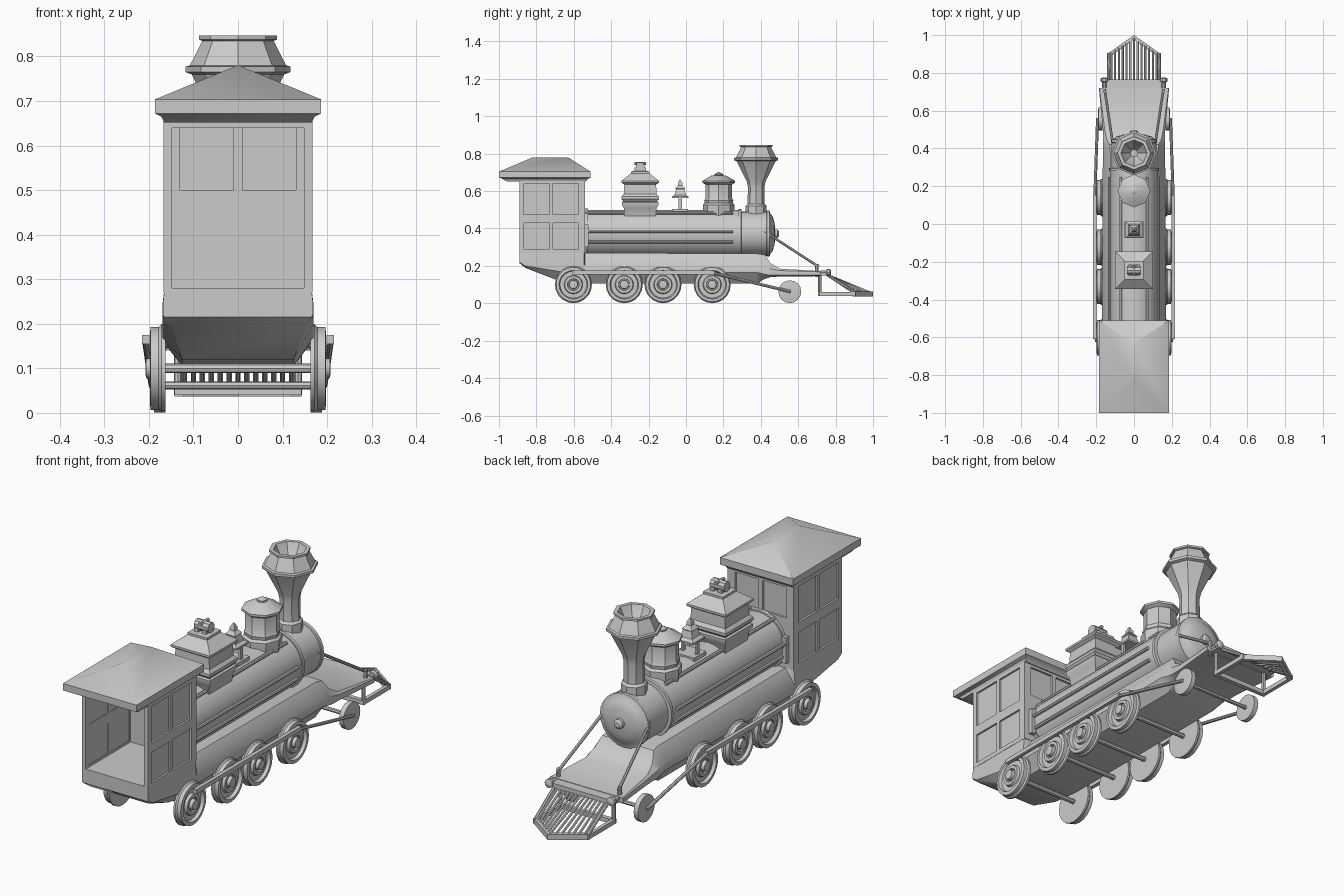
import bpy, bmesh, math
from mathutils import Vector


def make(name, verts, faces):
    me = bpy.data.meshes.new(name)
    bm = bmesh.new()
    vs = [bm.verts.new(v) for v in verts]
    for f in faces:
        bm.faces.new([vs[i] for i in f])
    bmesh.ops.recalc_face_normals(bm, faces=bm.faces)
    bm.to_mesh(me)
    bm.free()
    ob = bpy.data.objects.new(name, me)
    bpy.context.collection.objects.link(ob)
    return ob


def loft(name, rings):
    """Skin closed rings of equal length and cap both ends."""
    n = len(rings[0])
    faces = [tuple(range(n)), tuple(range((len(rings) - 1) * n, len(rings) * n))]
    for k in range(len(rings) - 1):
        for i in range(n):
            j = (i + 1) % n
            faces.append((k * n + i, k * n + j, (k + 1) * n + j, (k + 1) * n + i))
    return make(name, [v for r in rings for v in r], faces)


def turned(name, profile, n, base, axis):
    """Turn a (radius, distance) profile round an axis; 4 sides gives a square."""
    q = Vector((0, 0, 1)).rotation_difference(Vector(axis))
    off, k = (math.pi / 4, math.sqrt(2)) if n == 4 else (0, 1)
    rings = []
    for r, h in profile:
        ring = []
        for i in range(n):
            a = off + 2 * math.pi * i / n
            ring.append(Vector(base) + q @ Vector((r * k * math.cos(a), r * k * math.sin(a), h)))
        rings.append(ring)
    return loft(name, rings)


def rod(name, p, q, r, n=8):
    d = Vector(q) - Vector(p)
    return turned(name, [(r, 0), (r, d.length)], n, p, d.normalized())


def box(name, x0, x1, y0, y1, z0, z1):
    return loft(name, [[(x0, y0, z), (x1, y0, z), (x1, y1, z), (x0, y1, z)] for z in (z0, z1)])


# Hull under cab and boiler, flaring to the front deck
# station: y, top half width, top z, edge half width, edge z, skirt z, keel half width, keel z
stations = [
    (-.89, .165, .28, .168, .25, .22, .165, .215),
    (-.86, .165, .28, .17, .24, .20, .15, .19),
    (-.68, .165, .28, .17, .21, .17, .125, .12),
    (-.545, .165, .28, .17, .205, .165, .125, .105),
    (-.54, .125, .27, .17, .205, .165, .125, .105),
    (.38, .125, .265, .165, .205, .165, .125, .105),
    (.42, .13, .26, .165, .20, .155, .125, .13),
    (.45, .145, .215, .165, .185, .15, .125, .14),
    (.50, .155, .185, .165, .175, .15, .13, .143),
    (.72, .183, .172, .186, .168, .15, .17, .145),
]
rings = []
for y, wt, zt, we, ze, zs, wk, zk in stations:
    half = [(wt, zt), (we, ze), (we, zs), (wk, zk)]
    rings.append([(x, y, z) for x, z in half] + [(-x, y, z) for x, z in reversed(half)])
loft("hull", rings)

# Cab: recessed panes framed by posts and rails, open at the back
for s in (-1, 1):
    def side_bar(name, y0, y1, z0, z1, a=.148, b=.167):
        box(name, s * a, s * b, y0, y1, z0, z1)
    side_bar("cab_side_pane", -.885, -.545, .27, .66, .150, .158)
    for y0, y1 in ((-.89, -.865), (-.73, -.71), (-.575, -.54)):
        side_bar("cab_side_post", y0, y1, .27, .66)
    for z0, z1 in ((.27, .29), (.43, .475), (.64, .66)):
        side_bar("cab_side_rail", -.89, -.54, z0, z1)
    box("cab_front_post", s * .13, s * .16, -.565, -.54, .27, .66)
box("cab_front_pane", -.155, .155, -.558, -.55, .27, .66)
box("cab_front_middle_post", -.01, .01, -.565, -.54, .5, .65)
box("cab_front_top_rail", -.155, .155, -.565, -.54, .64, .66)
box("cab_front_lower_wall", -.155, .155, -.565, -.54, .27, .5)
box("cab_back_lintel", -.155, .155, -.89, -.872, .64, .66)


# Hipped roof with a thick eave
def rect(w, y0, y1, z):
    return [(-w, y0, z), (w, y0, z), (w, y1, z), (-w, y1, z)]


loft("cab_roof", [rect(.166, -.96, -.535, .652), rect(.172, -.98, -.525, .665),
                  rect(.186, -1, -.51, .672), rect(.186, -1, -.51, .704),
                  rect(.001, -.82, -.63, .78)])

# Boiler, smokebox and rounded door
Y = (0, 1, 0)
turned("boiler", [(.127, -.545), (.127, .28), (.133, .28), (.133, .295), (.12, .297)],
       24, (0, 0, .372), Y)
turned("smokebox", [(.119, .28), (.119, .43), (.123, .432), (.123, .447), (.108, .45),
                    (.095, .462), (.06, .473), (.022, .477), (.022, .49), (.012, .497)],
       24, (0, 0, .372), Y)
turned("boiler_back_band", [(.134, -.545), (.134, -.525)], 24, (0, 0, .372), Y)
for s in (-1, 1):
    for x, z in ((.07, .482), (.13, .385), (.122, .328)):
        rod("boiler_pipe", (s * x, -.54, z), (s * x, .25, z), .008)
    box("boiler_bracket", s * .12, s * .143, -.545, -.52, .30, .42)

# Funnel with hollow top
Z = (0, 0, 1)
turned("funnel", [(.056, .45), (.056, .52), (.046, .53), (.044, .62), (.05, .65), (.104, .76),
                  (.118, .765), (.118, .777), (.108, .78), (.08, .835), (.088, .838), (.088, .847),
                  (.07, .847), (.055, .815), (.02, .77)], 8, (0, .375, 0), Z)

# Octagonal sand dome
turned("sand_dome", [(.078, .44), (.085, .51), (.085, .525), (.075, .535), (.078, .55), (.072, .56),
                     (.072, .635), (.087, .645), (.087, .655), (.04, .682), (.022, .685),
                     (.022, .692), (.003, .702)], 8, (0, .175, 0), Z)

# Square steam dome with whistle
turned("steam_dome", [(.08, .45), (.088, .51), (.098, .525), (.098, .54), (.09, .545), (.1, .557),
                      (.1, .57), (.088, .585), (.085, .635), (.1, .645), (.1, .655), (.05, .695),
                      (.05, .705), (.03, .708)], 4, (0, -.245, 0), Z)
for x in (-.02, .02):
    box("whistle_bracket", x - .01, x + .01, -.275, -.215, .70, .725)
rod("whistle", (-.036, -.245, .73), (.036, -.245, .73), .024, 10)
rod("whistle_cap", (0, -.275, .747), (0, -.215, .747), .008)

# Bell on its stand
box("bell_base", -.05, .05, -.075, .012, .48, .505)
for s in (-1, 1):
    box("bell_post", s * .03, s * .04, -.04, -.022, .5, .57)
turned("bell", [(.044, .562), (.044, .57), (.03, .58), (.022, .61), (.026, .614), (.012, .63),
                (.012, .642), (.002, .662)], 4, (0, -.031, 0), Z)

# Driving wheels, pilot wheels, axles and rods
wheel_profile = [(.099, .163), (.099, .172), (.093, .178), (.093, .196), (.077, .198), (.072, .184),
                 (.05, .184), (.046, .196), (.032, .196), (.03, .188), (.024, .188), (.022, .206),
                 (.01, .208)]
drivers = (-.602, -.33, -.123, .14)
for y in drivers:
    rod("axle", (-.17, y, .1), (.17, y, .1), .011)
rod("pilot_axle", (-.17, .555, .062), (.17, .555, .062), .009)
for s in (-1, 1):
    for y in drivers:
        turned("driving_wheel", wheel_profile, 20, (0, y, .1), (s, 0, 0))
    turned("pilot_wheel", [(.061, .166), (.061, .188), (.05, .19)], 16, (0, .555, .062), (s, 0, 0))
    box("coupling_rod", s * .199, s * .216, -.61, .15, .155, .175)
    rod("main_rod", (s * .208, .13, .166), (s * .193, .56, .062), .008)

# Front beam, buffers and smokebox braces
box("front_beam", -.165, .165, .71, .765, .148, .17)
for s in (-1, 1):
    rod("brace", (s * .11, .41, .39), (s * .155, .71, .195), .007)
    rod("brace_post", (s * .155, .70, .14), (s * .155, .70, .21), .009)
    turned("buffer", [(.012, .72), (.012, .75), (.02, .755), (.02, .77), (.008, .776)], 10,
           (s * .157, 0, .165), Y)

# Cowcatcher: pointed lower frame with sloping bars
for s in (-1, 1):
    rod("cowcatcher_post", (s * .135, .715, .04), (s * .135, .715, .155), .009)
    box("cowcatcher_side", s * .125, s * .142, .705, .905, .04, .06)
    loft("cowcatcher_nose", [[(s * .142, .90, z), (0, 1, z), (0, .975, z), (s * .122, .89, z)]
                             for z in (.037, .062)])
    rod("cowcatcher_edge", (s * .135, .76, .15), (s * .133, .90, .058), .008)
for i in range(-6, 7):
    x = i * .02
    rod("cowcatcher_bar", (x, .75, .155), (x, .985 - abs(x) * .67, .058), .006, 6)
box("cowcatcher_back_rail", -.14, .14, .705, .725, .04, .06)

# Smooth rounded parts, keep corners sharp
for ob in bpy.data.objects:
    ob.select_set(True)
bpy.context.view_layer.objects.active = bpy.data.objects["hull"]
bpy.ops.object.shade_smooth_by_angle(angle=math.radians(35))
